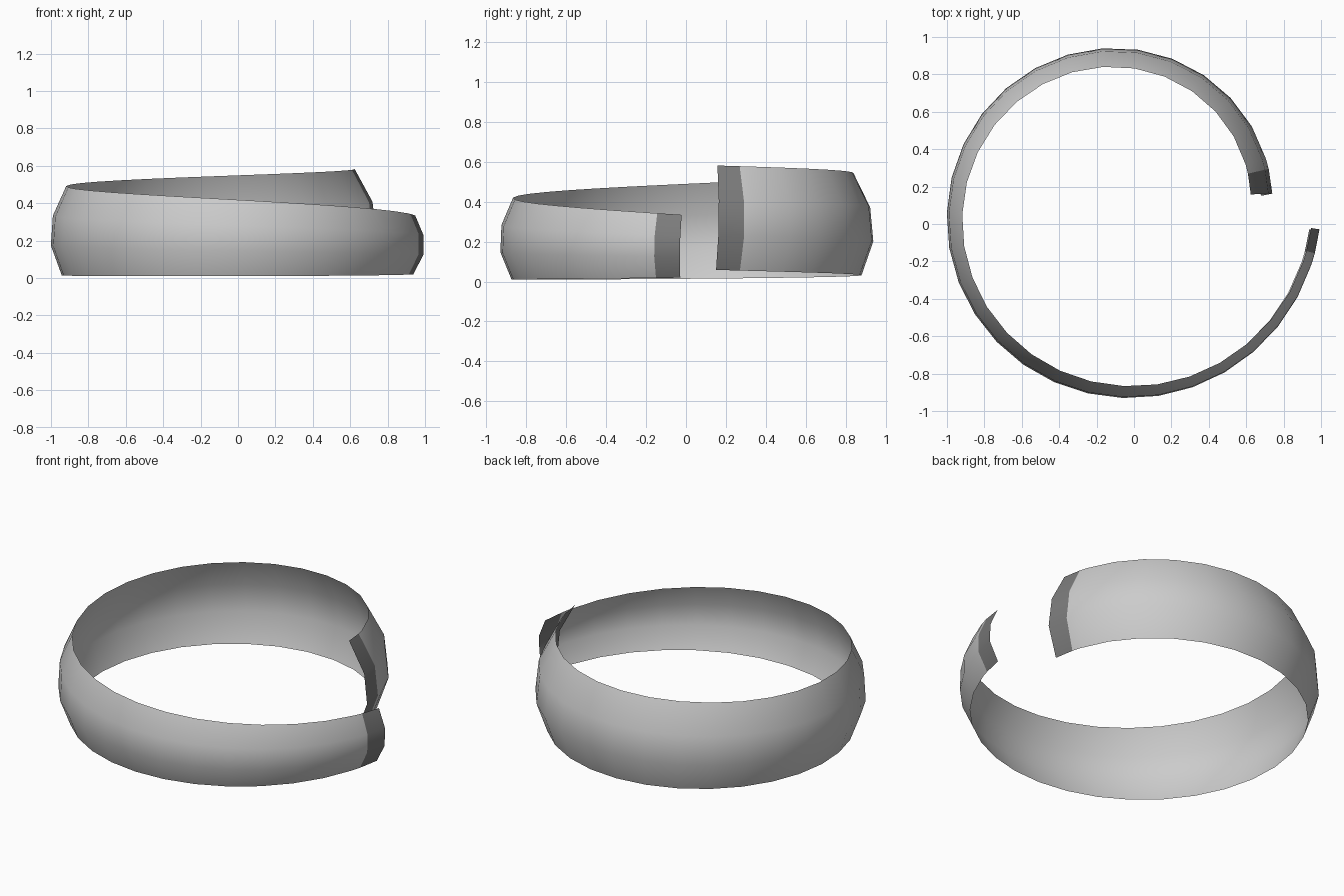
import bpy
import bmesh
import math

cube = bpy.data.objects.get("Cube")
if cube:
    bpy.data.objects.remove(cube)


def make_material(name, value):
    mat = bpy.data.materials.new(name)
    mat.use_nodes = True
    colour = (value, value, value, 1)
    mat.diffuse_color = colour
    mat.node_tree.nodes["Principled BSDF"].inputs["Base Color"].default_value = colour
    return mat


light = make_material("light grey", 0.6)
dark = make_material("dark grey", 0.2)

# Spiral path: the radius grows steadily with the angle
CENTRE = (-0.065, 0.07)
START, END = math.radians(6.7), math.radians(354.6)
R0, GROWTH = 0.805, 0.0414
STEPS = 30
CAP = 0.023


def arc(a):
    return R0 * a + GROWTH * a * a / 2


def angle_at(s):
    length = arc(START) + s * (arc(END) - arc(START))
    return (math.sqrt(R0 * R0 + 2 * GROWTH * length) - R0) / GROWTH


def section(s):
    """Bulged cross-section, bottom to top, that narrows along the path."""
    a = angle_at(s)
    middle = 0.32 - 0.143 * s
    height = 0.523 - 0.208 * s * s
    insets = (0.062 - 0.008 * s, 0, 0.02 * (1 - s), 0.115 - 0.07 * s)
    points = []
    for j, inset in enumerate(insets):
        dz = height * (j / 3 - 0.5)
        r = R0 + GROWTH * a - inset
        t = a + 0.025 * dz / r
        points.append((CENTRE[0] + r * math.cos(t),
                       CENTRE[1] + r * math.sin(t),
                       max(0, middle + dz)))
    return points


def make_strip(name, stops, mat):
    bm = bmesh.new()
    rows = [[bm.verts.new(p) for p in section(s)] for s in stops]
    for a, b in zip(rows, rows[1:]):
        for j in range(3):
            bm.faces.new((a[j], b[j], b[j + 1], a[j + 1])).smooth = True
    mesh = bpy.data.meshes.new(name)
    bm.to_mesh(mesh)
    bm.free()
    mesh.materials.append(mat)
    obj = bpy.data.objects.new(name, mesh)
    bpy.context.collection.objects.link(obj)


# Main band and its two dark end strips
stops = [CAP] + [i / STEPS for i in range(1, STEPS)] + [1 - CAP]
make_strip("band", stops, light)
make_strip("wide_end_strip", [0, CAP], dark)
make_strip("narrow_end_strip", [1 - CAP, 1], dark)
